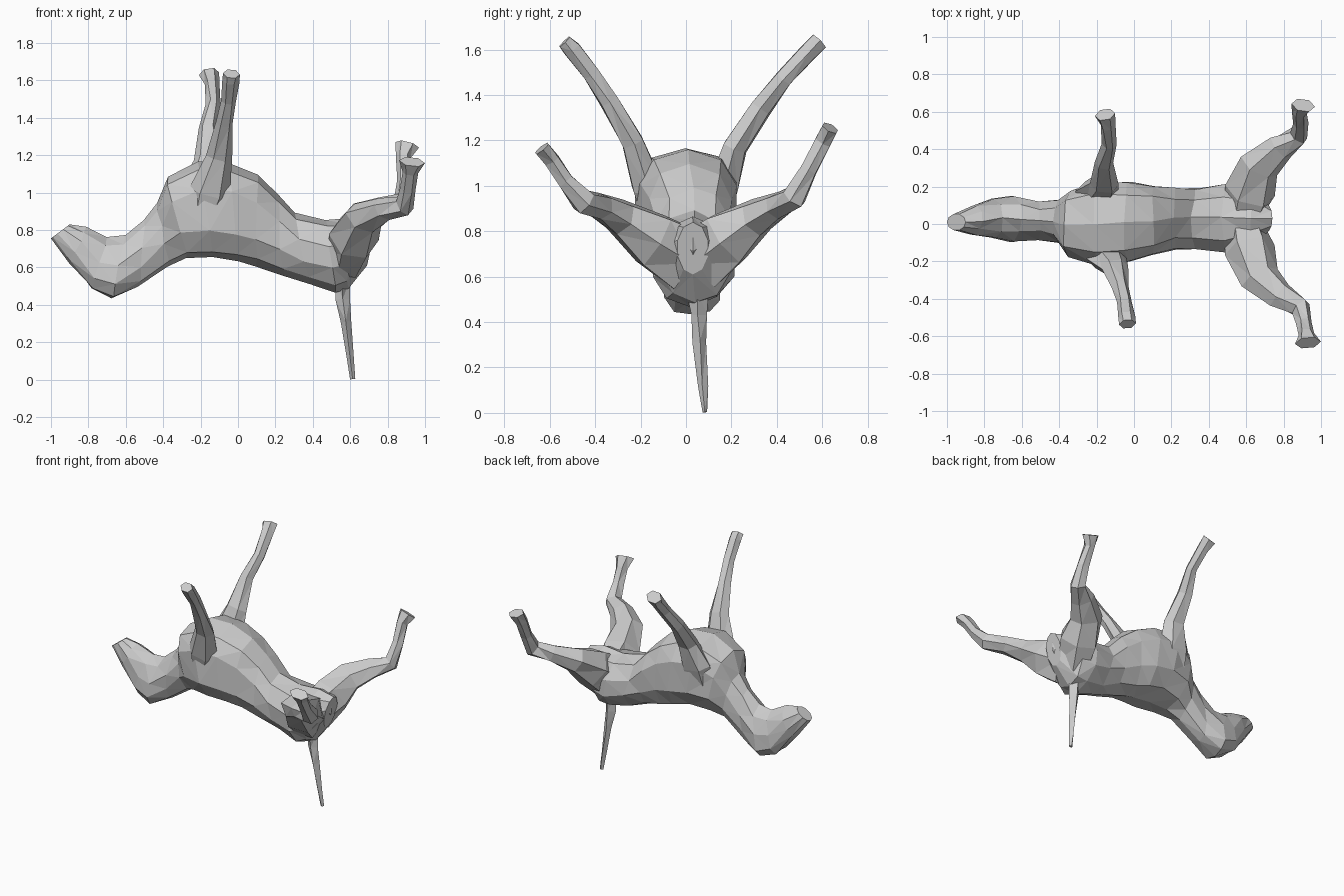
import bpy, bmesh, math, random
from mathutils import Vector

random.seed(4)


def loft(name, rings, jitter=0.0):
    """Skin a list of equal-length point rings, cap both ends, keep facets flat."""
    bm = bmesh.new()
    last = len(rings) - 1
    loops = []
    for i, ring in enumerate(rings):
        j = jitter if 0 < i < last else 0
        loops.append([bm.verts.new(p + Vector([random.uniform(-j, j) for _ in range(3)]))
                      for p in ring])
    n = len(loops[0])
    for a, b in zip(loops, loops[1:]):
        for k in range(n):
            bm.faces.new((a[k], a[(k + 1) % n], b[(k + 1) % n], b[k]))
    bm.faces.new(loops[0])
    bm.faces.new(loops[-1])
    bmesh.ops.triangulate(bm, faces=bm.faces[:])
    bmesh.ops.recalc_face_normals(bm, faces=bm.faces[:])
    me = bpy.data.meshes.new(name)
    bm.to_mesh(me)
    bm.free()
    ob = bpy.data.objects.new(name, me)
    bpy.context.collection.objects.link(ob)
    return ob


def section(tx, tz, bx, bz, hw, yc, low=0, square=1, n=10):
    """Oval between an upper and a lower profile point, hw wide each side.
    low drops the widest point, square below 1 makes the oval boxier."""
    top, bot = Vector((tx, yc, tz)), Vector((bx, yc, bz))
    mid, half = (top + bot) / 2, (top - bot) / 2
    ring = []
    for k in range(n):
        c, s = math.cos(2 * math.pi * k / n), math.sin(2 * math.pi * k / n)
        c = math.copysign(abs(c) ** square, c)
        w = math.copysign(abs(s) ** square, s)
        ring.append(mid + half * (c - low * s * s) + Vector((0, hw * w, 0)))
    return ring


def limb(name, path, n=6, jitter=0.004):
    """Tube along (x, y, z, radius along x, radius across)."""
    pts = [Vector(p[:3]) for p in path]
    rings = []
    for i, p in enumerate(path):
        t = (pts[min(i + 1, len(pts) - 1)] - pts[max(i - 1, 0)]).normalized()
        u = Vector((1, 0, 0))
        u = (u - t * u.dot(t)).normalized()
        v = t.cross(u)
        rings.append([pts[i] + u * p[3] * math.cos(a) + v * p[4] * math.sin(a)
                      for a in (2 * math.pi * k / n for k in range(n))])
    return loft(name, rings, jitter)


# head, neck and torso in one skin, muzzle to rump (belly faces up)
profile = [
    (-.90, .83, -1.0, .755, .045, .01),
    (-.81, .81, -.90, .63, .08, .02, .1),
    (-.70, .765, -.78, .485, .115, .03, .35),
    (-.60, .775, -.67, .44, .13, .03, .35),
    (-.50, .86, -.53, .495, .105, .02, .15),
    (-.43, .94, -.37, .61, .12, .01),
    (-.38, 1.08, -.27, .65, .19, 0, 0, .85),
    (-.22, 1.17, -.13, .65, .23, 0, 0, .75),
    (-.05, 1.16, 0, .625, .215, .01, 0, .75),
    (.10, 1.09, .10, .60, .195, .02, 0, .8),
    (.21, .99, .24, .555, .17, .03, 0, .9),
    (.31, .885, .38, .505, .165, .03),
    (.47, .85, .52, .47, .19, .03),
    (.63, .86, .585, .485, .16, .035),
    (.74, .84, .69, .61, .07, .03),
]
loft("body", [section(*s) for s in profile], 0.008)

# front legs, shoulder to paw
limb("front_leg_right", [
    (-.24, .12, .84, .07, .07),
    (-.20, .165, 1.0, .12, .075),
    (-.16, .215, 1.17, .08, .06),
    (-.16, .33, 1.34, .05, .05),
    (-.13, .43, 1.47, .04, .045),
    (-.14, .53, 1.58, .04, .045),
    (-.155, .585, 1.635, .055, .045)])
limb("front_leg_left", [
    (-.20, -.12, .84, .07, .07),
    (-.15, -.17, 1.0, .11, .075),
    (-.10, -.235, 1.19, .07, .055),
    (-.07, -.34, 1.37, .045, .045),
    (-.05, -.42, 1.49, .04, .042),
    (-.04, -.50, 1.60, .045, .042),
    (-.035, -.535, 1.635, .045, .035)])

# hind legs: broad thigh, bent hock, flared paw
limb("hind_leg_right", [
    (.58, .05, .67, .10, .16),
    (.62, .18, .77, .14, .135),
    (.67, .31, .86, .11, .085),
    (.78, .41, .915, .08, .06),
    (.88, .475, .95, .055, .055),
    (.89, .54, 1.07, .04, .04),
    (.885, .60, 1.19, .04, .04),
    (.905, .635, 1.255, .065, .04)])
limb("hind_leg_left", [
    (.58, .01, .67, .10, .16),
    (.62, -.14, .76, .14, .135),
    (.67, -.29, .86, .11, .085),
    (.78, -.38, .91, .08, .06),
    (.89, -.45, .93, .055, .055),
    (.91, -.53, 1.02, .04, .04),
    (.92, -.59, 1.11, .04, .04),
    (.93, -.635, 1.165, .07, .04)])

# small rump bump between the thighs
limb("rump", [(.62, .03, .66, .06, .06), (.69, .03, .74, .04, .05),
              (.715, .03, .81, .015, .02)], 5)

# tapered tail hanging to the ground
limb("tail", [
    (.56, .05, .54, .04, .05),
    (.56, .055, .43, .035, .035),
    (.575, .06, .31, .027, .03),
    (.60, .075, .12, .02, .02),
    (.613, .083, .003, .014, .01)], 4)
